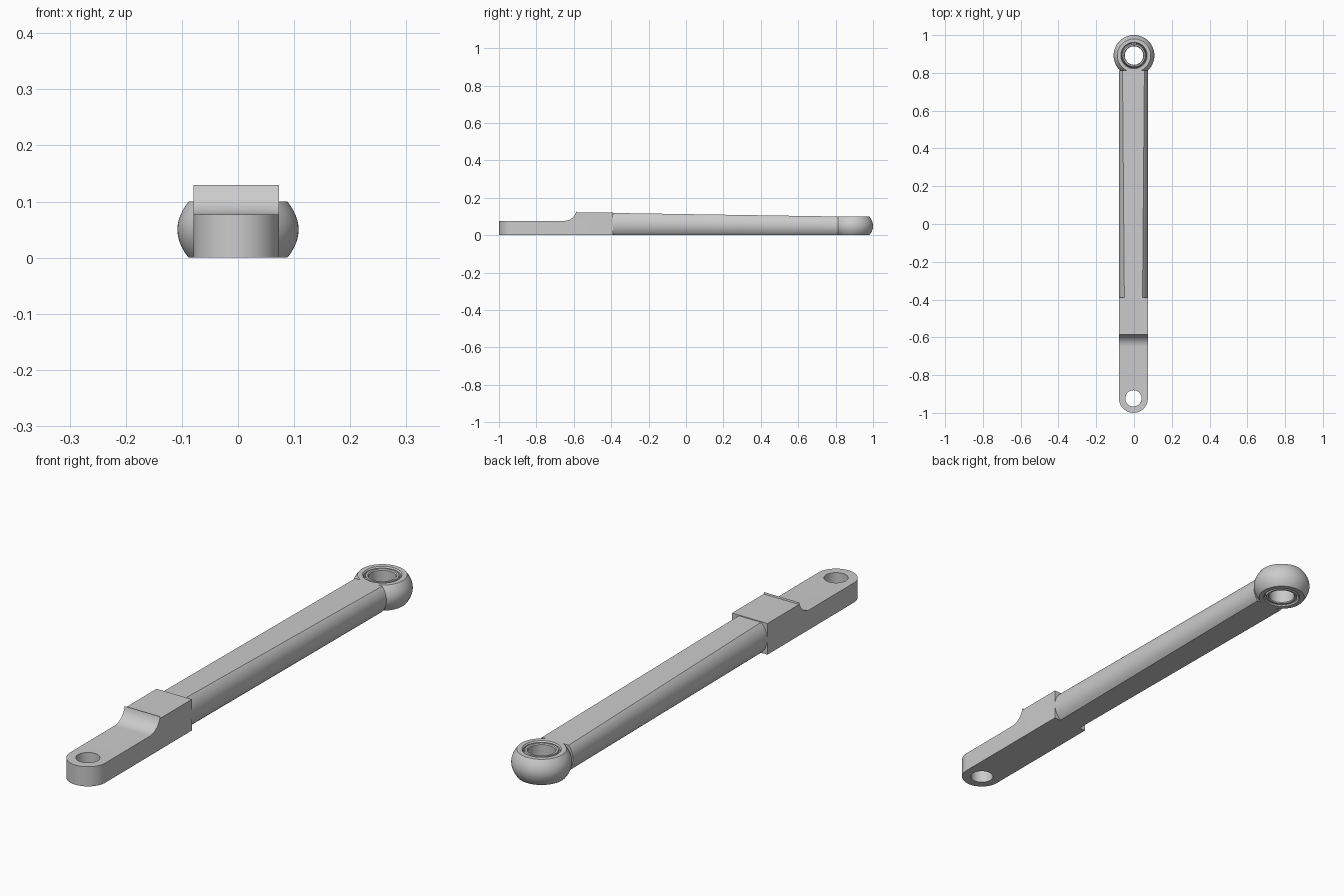
import bpy, bmesh, math
from mathutils import Vector

cube = bpy.data.objects.get("Cube")
if cube:
    bpy.data.objects.remove(cube, do_unlink=True)

steel = bpy.data.materials.new("grey_steel")
steel.use_nodes = True
steel.diffuse_color = (0.6, 0.6, 0.6, 1)
steel.node_tree.nodes["Principled BSDF"].inputs["Base Color"].default_value = (0.6, 0.6, 0.6, 1)

CX, HALF = -0.003, 0.0765     # arm centre line and half width
PIN_Y, EYE_Y = -0.923, 0.892  # centres of the two holes


def arc(cx, cy, r, a0, a1, n):
    return [(cx + r * math.cos(a0 + (a1 - a0) * i / n),
             cy + r * math.sin(a0 + (a1 - a0) * i / n)) for i in range(n + 1)]


def finish(name, bm):
    bmesh.ops.recalc_face_normals(bm, faces=bm.faces[:])
    mesh = bpy.data.meshes.new(name)
    bm.to_mesh(mesh)
    bm.free()
    mesh.materials.append(steel)
    obj = bpy.data.objects.new(name, mesh)
    bpy.context.collection.objects.link(obj)
    return obj


def select(obj):
    bpy.ops.object.select_all(action='DESELECT')
    obj.select_set(True)
    bpy.context.view_layer.objects.active = obj


def smooth(obj):
    select(obj)
    bpy.ops.object.shade_smooth_by_angle(angle=math.radians(30))


def loft(name, start, end):
    """Solid between two matching loops of points."""
    bm = bmesh.new()
    a = [bm.verts.new(p) for p in start]
    b = [bm.verts.new(p) for p in end]
    n = len(a)
    for i in range(n):
        j = (i + 1) % n
        bm.faces.new((a[i], a[j], b[j], b[i]))
    bm.faces.new(a)
    bm.faces.new(b)
    return finish(name, bm)


def lathe(name, profile, centre, steps=64):
    """Ring turned about a vertical axis from a closed (radius, height) profile."""
    bm = bmesh.new()
    rings = []
    for s in range(steps):
        t = 2 * math.pi * s / steps
        rings.append([bm.verts.new(centre + Vector((r * math.cos(t), r * math.sin(t), z)))
                      for r, z in profile])
    n = len(profile)
    for s in range(steps):
        p, q = rings[s], rings[(s + 1) % steps]
        for i in range(n):
            j = (i + 1) % n
            bm.faces.new((p[i], p[j], q[j], q[i]))
    obj = finish(name, bm)
    smooth(obj)
    return obj


def boolean(obj, cutter, operation):
    cutter.hide_render = True
    mod = obj.modifiers.new("shape", 'BOOLEAN')
    mod.operation, mod.object, mod.solver = operation, cutter, 'EXACT'
    select(obj)
    bpy.ops.object.modifier_apply(modifier=mod.name)
    bpy.data.objects.remove(cutter, do_unlink=True)


# Flat end and raised block: side profile, rounded in plan, with a pin hole
side = [(-1.1, 0), (-0.39, 0), (-0.39, 0.122), (-0.585, 0.122)]
side += arc(-0.65, 0.142, 0.065, -0.2, -math.pi / 2, 12) + [(-1.1, 0.077)]
tang = loft("mounting_end", [(-0.2, y, z) for y, z in side], [(0.2, y, z) for y, z in side])
plan = arc(CX, PIN_Y, HALF, math.pi, 2 * math.pi, 32) + [(CX + HALF, 0), (CX - HALF, 0)]
boolean(tang, loft("plan_cutter", [(x, y, -0.1) for x, y in plan],
                   [(x, y, 0.3) for x, y in plan]), 'INTERSECT')
hole = arc(CX, PIN_Y, 0.043, 0, 2 * math.pi, 48)[:-1]
boolean(tang, loft("hole_cutter", [(x, y, -0.1) for x, y in hole],
                   [(x, y, 0.3) for x, y in hole]), 'DIFFERENCE')
smooth(tang)


# Tapered rod: round section with flats above and below
def rod_section(y, h):
    a = math.asin(h / HALF)
    pts = arc(CX, h, HALF, -a, a, 16) + arc(CX, h, HALF, math.pi - a, math.pi + a, 16)
    return [(x, y, z) for x, z in pts]


smooth(loft("rod", rod_section(-0.395, 0.0595), rod_section(0.812, 0.05)))

# Eye at the far end with a separate bearing sleeve
eye_centre = Vector((0, EYE_Y, 0.05))
bulge = [(0.088 + 0.02 * (1 - (z / 0.05) ** 2), z)
         for z in [-0.05 + 0.1 * i / 12 for i in range(13)]]
lathe("eye_ring", bulge + [(0.07, 0.05), (0.066, 0.045), (0.066, -0.045), (0.07, -0.05)],
      eye_centre)
ball = [(0.0595 + 0.0065 * (1 - (z / 0.048) ** 2), z)
        for z in [-0.048 + 0.096 * i / 8 for i in range(9)]]
lathe("bearing_sleeve", ball + [(0.052, 0.048), (0.049, 0.044), (0.049, -0.044), (0.052, -0.048)],
      eye_centre)
